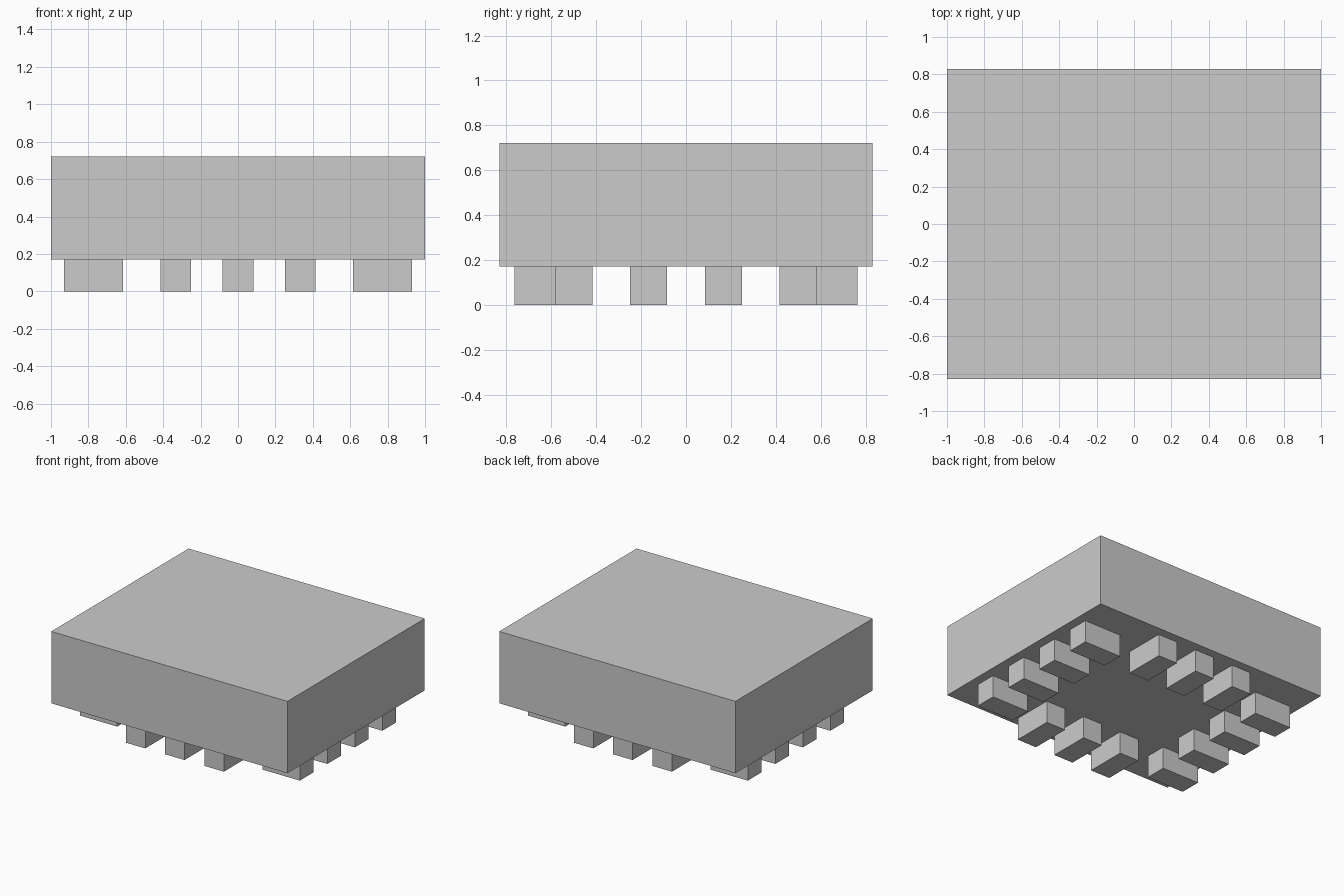
import bpy

if "Cube" in bpy.data.objects:
    bpy.data.objects.remove(bpy.data.objects["Cube"])


def box(name, centre, size):
    bpy.ops.mesh.primitive_cube_add(size=1, location=centre)
    ob = bpy.context.object
    ob.name = name
    ob.scale = size
    bpy.ops.object.transform_apply(location=False, rotation=False, scale=True)
    return ob


PITCH, WIDTH, LENGTH = 0.333, 0.165, 0.315
BASE, TOP = 0.17, 0.72

# Rectangular package body
box("body", (0, 0, (BASE + TOP) / 2), (2, 1.66, TOP - BASE))

# Contact pads under all four edges
for side, label in ((-1, "left"), (1, "right")):
    for i in range(4):
        box(f"{label}_pad_{i + 1}", (side * 0.773, (i - 1.5) * PITCH, BASE / 2),
            (LENGTH, WIDTH, BASE))
for side, label in ((-1, "front"), (1, "back")):
    for i in range(3):
        box(f"{label}_pad_{i + 1}", ((i - 1) * PITCH, side * 0.606, BASE / 2),
            (WIDTH, LENGTH, BASE))
